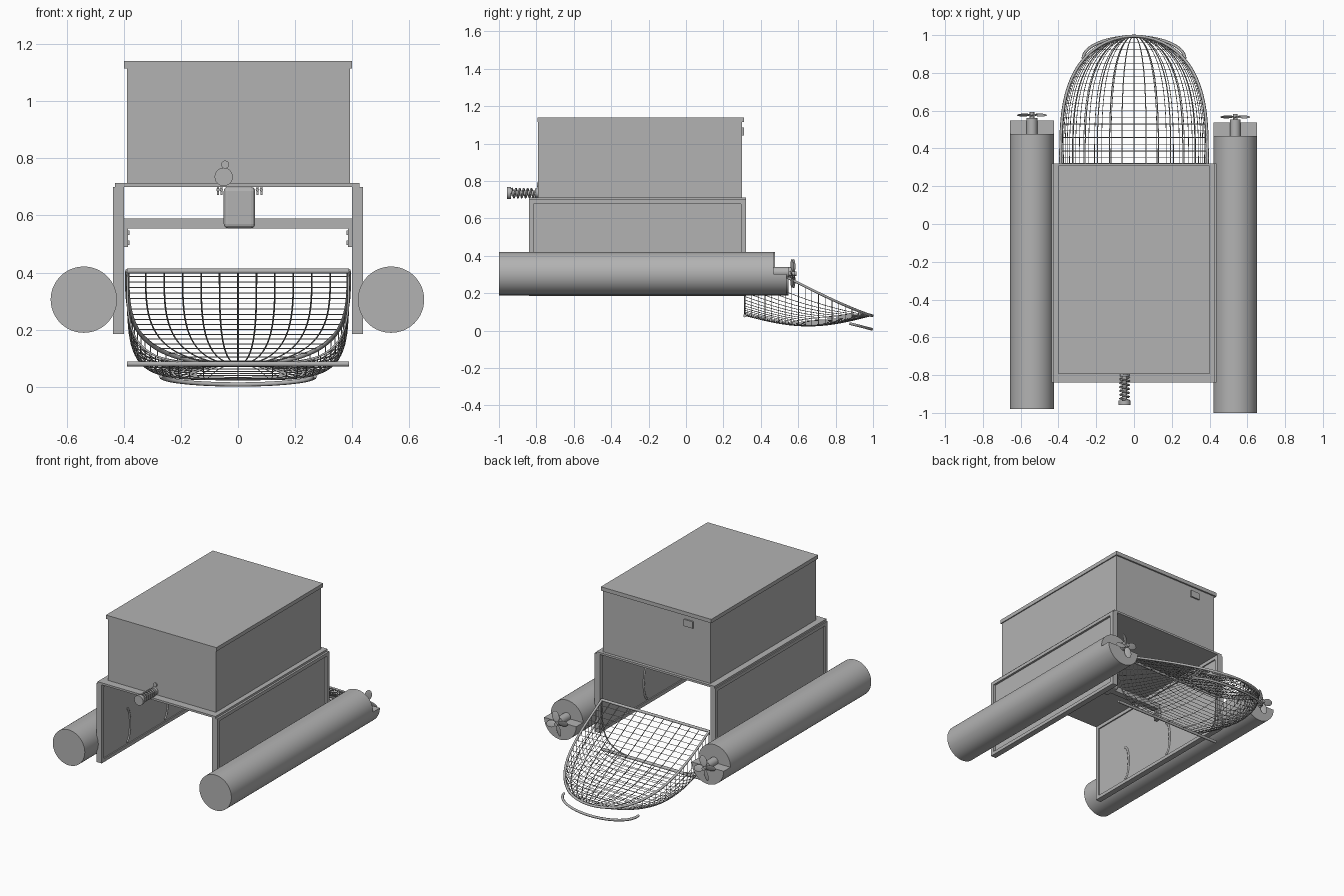
import bpy, bmesh, math
from mathutils import Matrix, Vector

if "Cube" in bpy.data.objects:
    bpy.data.objects.remove(bpy.data.objects["Cube"])

grey = bpy.data.materials.new("plain_grey")
grey.use_nodes = True
colour = (0.45, 0.45, 0.45, 1)
grey.diffuse_color = colour
grey.node_tree.nodes["Principled BSDF"].inputs["Base Color"].default_value = colour


def finish(name, bm, smooth=False):
    bmesh.ops.recalc_face_normals(bm, faces=bm.faces[:])
    mesh = bpy.data.meshes.new(name)
    bm.to_mesh(mesh)
    bm.free()
    mesh.materials.append(grey)
    obj = bpy.data.objects.new(name, mesh)
    bpy.context.collection.objects.link(obj)
    if smooth:
        bpy.ops.object.select_all(action='DESELECT')
        obj.select_set(True)
        bpy.context.view_layer.objects.active = obj
        bpy.ops.object.shade_smooth_by_angle()
    return obj


def add_box(bm, x, y, z):
    lo, hi = Vector((x[0], y[0], z[0])), Vector((x[1], y[1], z[1]))
    m = Matrix.Translation((lo + hi) / 2) @ Matrix.Diagonal((*(hi - lo), 1))
    bmesh.ops.create_cube(bm, size=1, matrix=m)


def box(name, x, y, z):
    bm = bmesh.new()
    add_box(bm, x, y, z)
    return finish(name, bm)


def add_rod(bm, x, z, y0, y1, r, sides=32):
    m = Matrix.Translation((x, (y0 + y1) / 2, z)) @ Matrix.Rotation(math.pi / 2, 4, 'X')
    bmesh.ops.create_cone(bm, cap_ends=True, segments=sides, radius1=r, radius2=r,
                          depth=abs(y1 - y0), matrix=m)


def rod(name, *args):
    bm = bmesh.new()
    add_rod(bm, *args)
    return finish(name, bm, True)


def wires(name, paths, radius, sides=0):
    curve = bpy.data.curves.new(name, 'CURVE')
    curve.dimensions = '3D'
    curve.bevel_depth = radius
    curve.bevel_resolution = sides
    curve.use_fill_caps = True
    for path in paths:
        s = curve.splines.new('POLY')
        s.points.add(len(path) - 1)
        for p, co in zip(s.points, path):
            p.co = (*co, 1)
    curve.materials.append(grey)
    obj = bpy.data.objects.new(name, curve)
    bpy.context.collection.objects.link(obj)
    bpy.ops.object.select_all(action='DESELECT')
    obj.select_set(True)
    bpy.context.view_layer.objects.active = obj
    bpy.ops.object.convert(target='MESH')


# Upper housing
box("housing", (-.388, .393), (-.79, .3), (.71, 1.117))
box("housing_lid", (-.4, .4), (-.795, .31), (1.115, 1.14))
box("deck", (-.43, .425), (-.84, .32), (.7, .713))
box("rear_latch", (-.265, -.2), (.3, .309), (1.043, 1.087))

# Framed side walls with curved inner grips
for side, label in ((-1, "right"), (1, "left")):
    def span(a, b):
        return tuple(sorted((side * a, side * b)))
    box(label + "_wall", span(.408, .424), (-.835, .315), (.19, .7))
    bm = bmesh.new()
    for z in ((.185, .207), (.678, .7)):
        add_box(bm, span(.4, .438), (-.84, .32), z)
    for y in ((-.84, -.815), (.295, .32)):
        add_box(bm, span(.4, .438), y, (.207, .678))
    finish(label + "_wall_frame", bm)
    for n, y in enumerate((-.57, -.18)):
        arc = [(side * .408, y + .035 * math.cos(a), .33 + .11 * math.sin(a))
               for a in [math.pi * (i / 12 - .5) for i in range(13)]]
        wires(f"{label}_grip_{n}", [arc], .007, 1)
    bm = bmesh.new()
    add_box(bm, span(.385, .408), (-.27, -.23), (.49, .556))
    for z in (.505, .54):
        add_box(bm, span(.38, .386), (-.26, -.24), (z - .008, z + .008))
    finish(label + "_beam_bracket", bm)

# Cross beam and hanging drive unit
box("cross_beam", (-.4, .4), (-.27, -.23), (.555, .59))
drive = box("drive_unit", (-.05, .06), (-.31, -.2), (.555, .7))
bevel = drive.modifiers.new("round_corners", 'BEVEL')
bevel.width = .015
bevel.segments = 3
bm = bmesh.new()
for x in (-.07, -.058, .068, .082):
    add_rod(bm, x, .69, -.27, -.24, .006, 8)
    add_box(bm, (x - .004, x + .004), (-.26, -.25), (.672, .702))
finish("drive_bolts", bm)

# Front sprung tow fitting
bm = bmesh.new()
add_rod(bm, -.05, .735, -.95, -.79, .013, 16)
add_rod(bm, -.05, .735, -.957, -.935, .032, 24)
add_rod(bm, -.05, .735, -.808, -.79, .025, 24)
finish("tow_fitting", bm, True)
coil = [(-.05 + .024 * math.cos(i * .4), -.935 + .125 * i / 95, .735 + .024 * math.sin(i * .4))
        for i in range(96)]
wires("tow_spring", [coil], .005, 1)
rod("front_stud", -.045, .778, -.797, -.785, .014, 20)

# Pontoons with stepped sterns and propellers
for x, y0, y1, label in ((-.54, -.98, .477, "right"), (.536, -1, .467, "left")):
    rod(label + "_pontoon", x, .305, y0, y1, .116, 64)
    bm = bmesh.new()
    add_rod(bm, x, .305, y1, y1 + .07, .116, 64)
    bmesh.ops.bisect_plane(bm, geom=bm.verts[:] + bm.edges[:] + bm.faces[:],
                           plane_co=(0, 0, .304), plane_no=(0, 0, 1), clear_outer=True)
    bmesh.ops.holes_fill(bm, edges=[e for e in bm.edges if e.is_boundary])
    finish(label + "_stern_step", bm, True)
    bm = bmesh.new()
    add_rod(bm, x, .312, y1, y1 + .085, .028, 20)
    add_rod(bm, x, .305, y1 + .07, y1 + .115, .012, 16)
    finish(label + "_motor", bm, True)
    bm = bmesh.new()
    for k in range(4):
        turn = Matrix.Translation((x, y1 + .1, .305)) @ Matrix.Rotation(k * math.pi / 2 + .25, 4, 'Y')
        blade = turn @ Matrix.Translation((0, 0, .045)) @ Matrix.Rotation(.35, 4, 'Z') \
            @ Matrix.Diagonal((.022, .003, .036, 1))
        bmesh.ops.create_uvsphere(bm, u_segments=16, v_segments=10, radius=1, matrix=blade)
    finish(label + "_propeller", bm, True)


# Net scoop: sloping top sheet over a rounded lower shell
def width(t):
    return .388 * max(0, 1 - t ** 3.2) ** .5


def top_z(t):
    return .08 + .326 * (1 - t) ** 1.15


def top_point(t, u):
    return (u * width(t), .315 + .68 * t, top_z(t))


def shell_point(t, a):
    c, s = math.cos(a), max(0, math.sin(a))
    low = .08 - .056 * math.sin(math.pi * t)
    x = math.copysign(abs(c) ** .5, c) * width(t)
    return (x, .315 + .68 * t, top_z(t) - (top_z(t) - low) * s ** .5)


steps = [math.sin(i / 28 * math.pi / 2) for i in range(29)]
rows = [i / 19 for i in range(19)]
angles = [math.pi * i / 32 for i in range(33)]
wires("top_net_lengthwise", [[top_point(t, k / 6) for t in steps] for k in range(-5, 6)], .0028)
wires("top_net_crosswise", [[top_point(t, -1), top_point(t, 1)] for t in rows], .0017)
wires("lower_net_lengthwise", [[shell_point(t, a) for t in steps] for a in angles[1:-1:1]], .0017)
wires("lower_net_crosswise", [[shell_point(t, a) for a in angles] for t in rows], .0017)

# Scoop rim, mouth bars and lower skid
rim = [top_point(t, -1) for t in steps] + [top_point(t, 1) for t in reversed(steps[:-1])]
wires("scoop_rim", [rim], .008, 1)
wires("scoop_mouth_bars", [[(-.388, .315, z), (.388, .315, z)] for z in (.405, .08)], .009, 2)
wires("scoop_mouth_sides", [[shell_point(0, a) for a in angles]], .004, 1)
skid = [(.27 * math.sin(a), .875 + .117 * math.cos(a), .038 - .03 * math.cos(a))
        for a in [math.pi * (i / 24 - .5) for i in range(25)]]
wires("scoop_skid", [skid], .008, 1)
